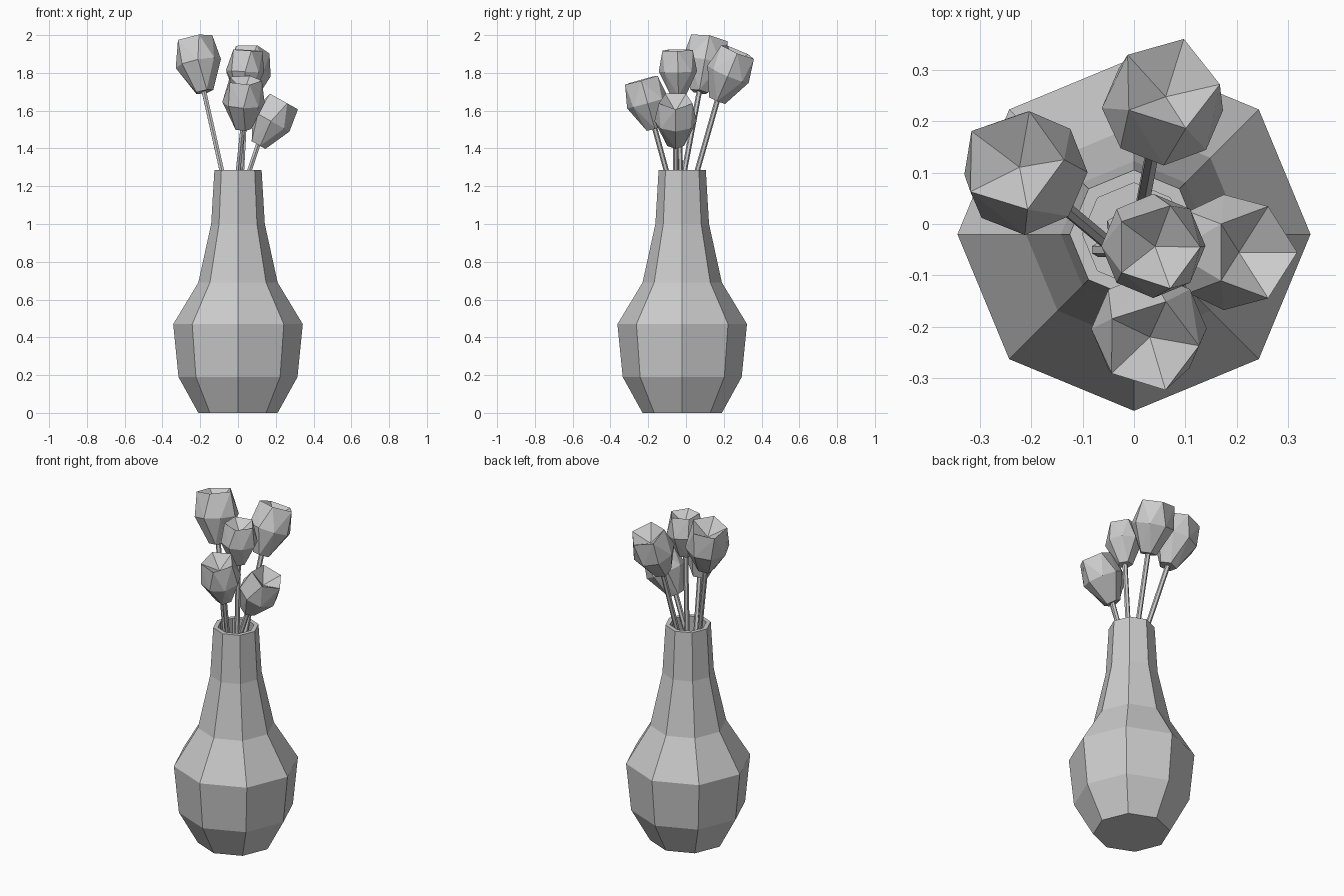
import bpy
import bmesh
from math import cos, sin, tau, radians
from mathutils import Vector, Matrix

default = bpy.data.objects.get("Cube")
if default:
    bpy.data.objects.remove(default)

grey = bpy.data.materials.new("plain_grey")
grey.use_nodes = True
tone = (0.6, 0.6, 0.6, 1)
grey.diffuse_color = tone
grey.node_tree.nodes["Principled BSDF"].inputs["Base Color"].default_value = tone


def finish(bm, name):
    bmesh.ops.recalc_face_normals(bm, faces=bm.faces)
    mesh = bpy.data.meshes.new(name)
    bm.to_mesh(mesh)
    bm.free()
    mesh.materials.append(grey)
    obj = bpy.data.objects.new(name, mesh)
    bpy.context.collection.objects.link(obj)
    return obj


def ring(bm, sides, radius, z, phase=0):
    angles = [phase + tau * i / sides for i in range(sides)]
    return [bm.verts.new((radius * cos(a), radius * sin(a), z)) for a in angles]


# Hollow eight-sided vase: outer wall up, inner wall back down
def make_vase():
    outer = [(0.21, 0), (0.315, 0.19), (0.343, 0.47), (0.21, 0.69),
             (0.142, 1.0), (0.125, 1.285)]
    inner = [(r - 0.025, max(z, 0.03)) for r, z in reversed(outer)]
    bm = bmesh.new()
    rings = [ring(bm, 8, r, z) for r, z in outer + inner]
    for low, high in zip(rings, rings[1:]):
        for i in range(8):
            j = (i + 1) % 8
            bm.faces.new((low[i], low[j], high[j], high[i]))
    bm.faces.new(rings[0])
    bm.faces.new(rings[-1])
    finish(bm, "vase").location.y = -0.02


# Faceted bud: hull around three rings, with a sunken top
def make_bud(name, base, axis, size):
    bm = bmesh.new()
    ring(bm, 5, 0.05, 0)
    ring(bm, 8, 0.122, 0.155)
    ring(bm, 5, 0.102, 0.29)
    bmesh.ops.convex_hull(bm, input=bm.verts[:])
    bmesh.ops.dissolve_limit(bm, angle_limit=radians(1),
                             verts=bm.verts[:], edges=bm.edges[:])
    bmesh.ops.recalc_face_normals(bm, faces=bm.faces)
    top = [f for f in bm.faces if f.normal.z > 0.99]
    bmesh.ops.poke(bm, faces=top, offset=-0.07)
    turn = Vector((0, 0, 1)).rotation_difference(axis).to_matrix().to_4x4()
    bm.transform(Matrix.Translation(base) @ turn @ Matrix.Scale(size, 4))
    finish(bm, name)


# Thin straight stem from inside the vase to the bud
def make_stem(name, foot, tip):
    bm = bmesh.new()
    span = tip - foot
    bmesh.ops.create_cone(bm, cap_ends=True, segments=6, radius1=0.014,
                          radius2=0.014, depth=span.length)
    turn = Vector((0, 0, 1)).rotation_difference(span).to_matrix().to_4x4()
    bm.transform(Matrix.Translation((foot + tip) / 2) @ turn)
    finish(bm, name)


make_vase()

# Flowers: name, stem foot, bud base, bud axis, size
flowers = [
    ("left_tall", (0, -0.08), (-0.18, 0.07, 1.70), (-0.2, 0.19, 1), 1.0),
    ("back", (0, -0.05), (0.04, 0.165, 1.655), (0.11, 0.42, 1), 0.97),
    ("middle", (0, -0.02), (0.03, -0.04, 1.68), (0.06, -0.02, 1), 0.83),
    ("side", (-0.07, -0.05), (0.105, -0.055, 1.42), (0.56, 0, 1), 0.92),
    ("front", (-0.04, 0), (0.025, -0.165, 1.505), (0.03, -0.28, 1), 0.92),
]
for label, foot, base, axis, size in flowers:
    base, axis = Vector(base), Vector(axis).normalized()
    make_bud(label + "_bud", base, axis, size)
    make_stem(label + "_stem", Vector((*foot, 0.9)), base + axis * 0.01)
